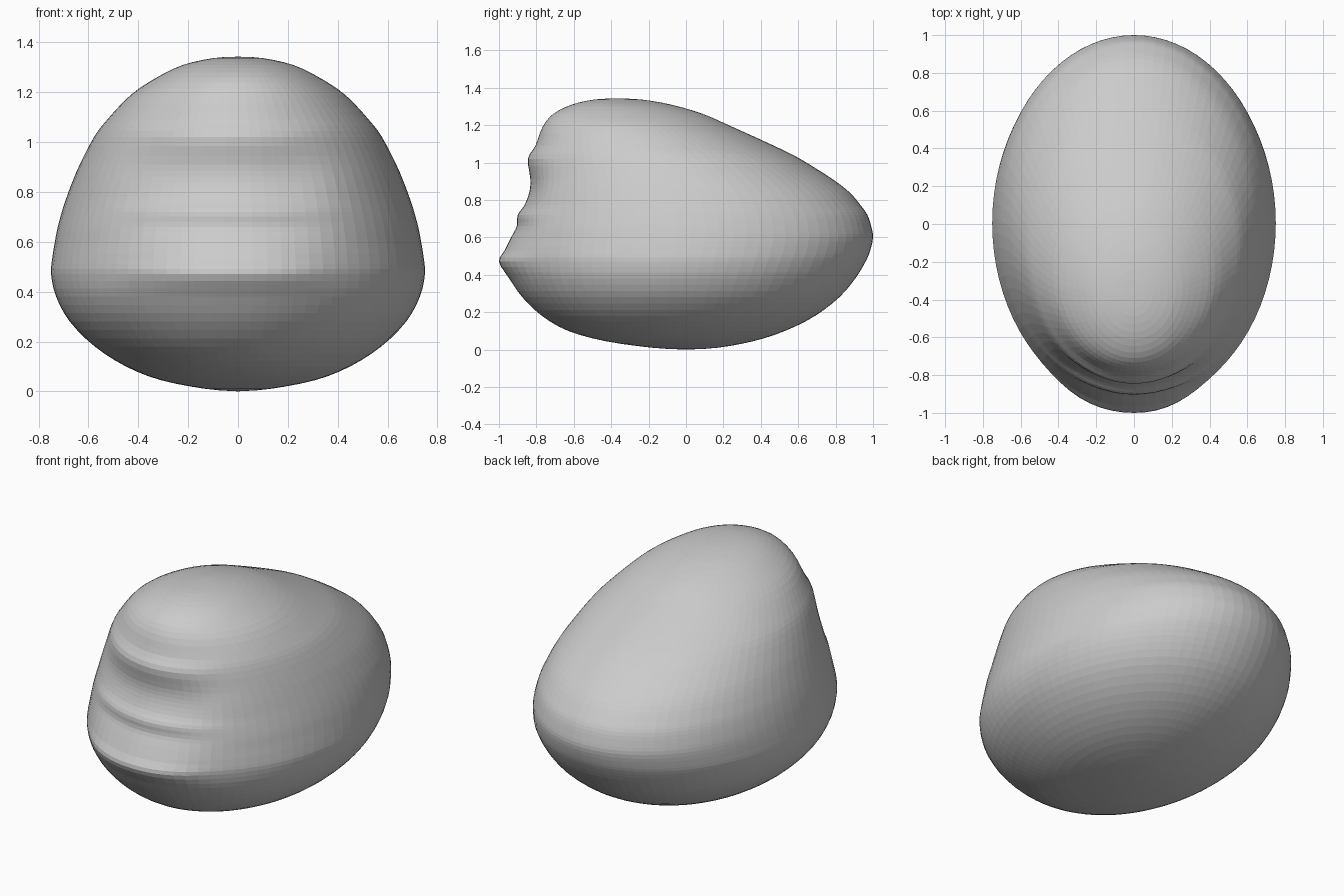
import bpy, bmesh, math

# Profile rows: height, smooth front y, rippled front y, back y, half width
ROWS = [
    (0.000, 0.00, 0.00, 0.00, 0.00),
    (0.010, -0.18, -0.18, 0.17, 0.13),
    (0.045, -0.43, -0.43, 0.36, 0.31),
    (0.100, -0.62, -0.63, 0.53, 0.45),
    (0.180, -0.77, -0.77, 0.69, 0.575),
    (0.280, -0.875, -0.875, 0.82, 0.675),
    (0.380, -0.935, -0.945, 0.905, 0.73),
    (0.470, -0.96, -1.00, 0.96, 0.75),
    (0.530, -0.96, -0.97, 0.985, 0.746),
    (0.600, -0.95, -0.935, 1.00, 0.735),
    (0.660, -0.94, -0.905, 0.99, 0.723),
    (0.720, -0.925, -0.90, 0.97, 0.707),
    (0.770, -0.91, -0.865, 0.935, 0.691),
    (0.840, -0.895, -0.838, 0.875, 0.665),
    (0.910, -0.875, -0.832, 0.785, 0.635),
    (1.020, -0.845, -0.845, 0.61, 0.578),
    (1.090, -0.82, -0.805, 0.47, 0.525),
    (1.190, -0.765, -0.767, 0.25, 0.43),
    (1.260, -0.70, -0.71, 0.09, 0.325),
    (1.310, -0.61, -0.61, -0.08, 0.22),
    (1.337, -0.49, -0.49, -0.24, 0.10),
    (1.343, -0.37, -0.37, -0.37, 0.00),
]
STEPS, SIDES = 3, 80


def spline(a, b, c, d, t):
    return 0.5 * (2 * b + (c - a) * t + (2 * a - 5 * b + 4 * c - d) * t * t
                  + (3 * b - a - 3 * c + d) * t ** 3)


def sampled_rows():
    n = len(ROWS)
    for i in range(n - 1):
        # Mirror the outer rows so the surface closes roundly at the poles
        pick = [ROWS[max(i - 1, 0)], ROWS[i], ROWS[i + 1], ROWS[min(i + 2, n - 1)]]
        for s in range(STEPS):
            yield [spline(*v, s / STEPS) for v in zip(*pick)]


def ring_points(row):
    z, smooth, ripple, back, half = row
    mid = (smooth + back) / 2
    for k in range(SIDES):
        a = 2 * math.pi * k / SIDES
        x = half * math.cos(a)
        y = mid + (back - smooth) / 2 * math.sin(a)
        # Ripples live only on the front face and fade towards the sides
        if math.sin(a) < 0:
            y += (ripple - smooth) * math.exp(-((x + 0.04) / 0.38) ** 4) * min(1, -2 * math.sin(a))
        yield x, y, z


# Rounded boulder body, lofted ring by ring
bm = bmesh.new()
bottom = bm.verts.new((0, 0, 0))
rings = [[bm.verts.new(p) for p in ring_points(r)] for r in list(sampled_rows())[1:]]
top = bm.verts.new((0, ROWS[-1][1], ROWS[-1][0]))
for k in range(SIDES):
    j = (k + 1) % SIDES
    bm.faces.new((bottom, rings[0][j], rings[0][k]))
    bm.faces.new((top, rings[-1][k], rings[-1][j]))
    for lo, hi in zip(rings, rings[1:]):
        bm.faces.new((lo[k], lo[j], hi[j], hi[k]))
bmesh.ops.recalc_face_normals(bm, faces=bm.faces)
mesh = bpy.data.meshes.new("boulder")
bm.to_mesh(mesh)
bm.free()
boulder = bpy.data.objects.new("boulder", mesh)
bpy.context.collection.objects.link(boulder)
